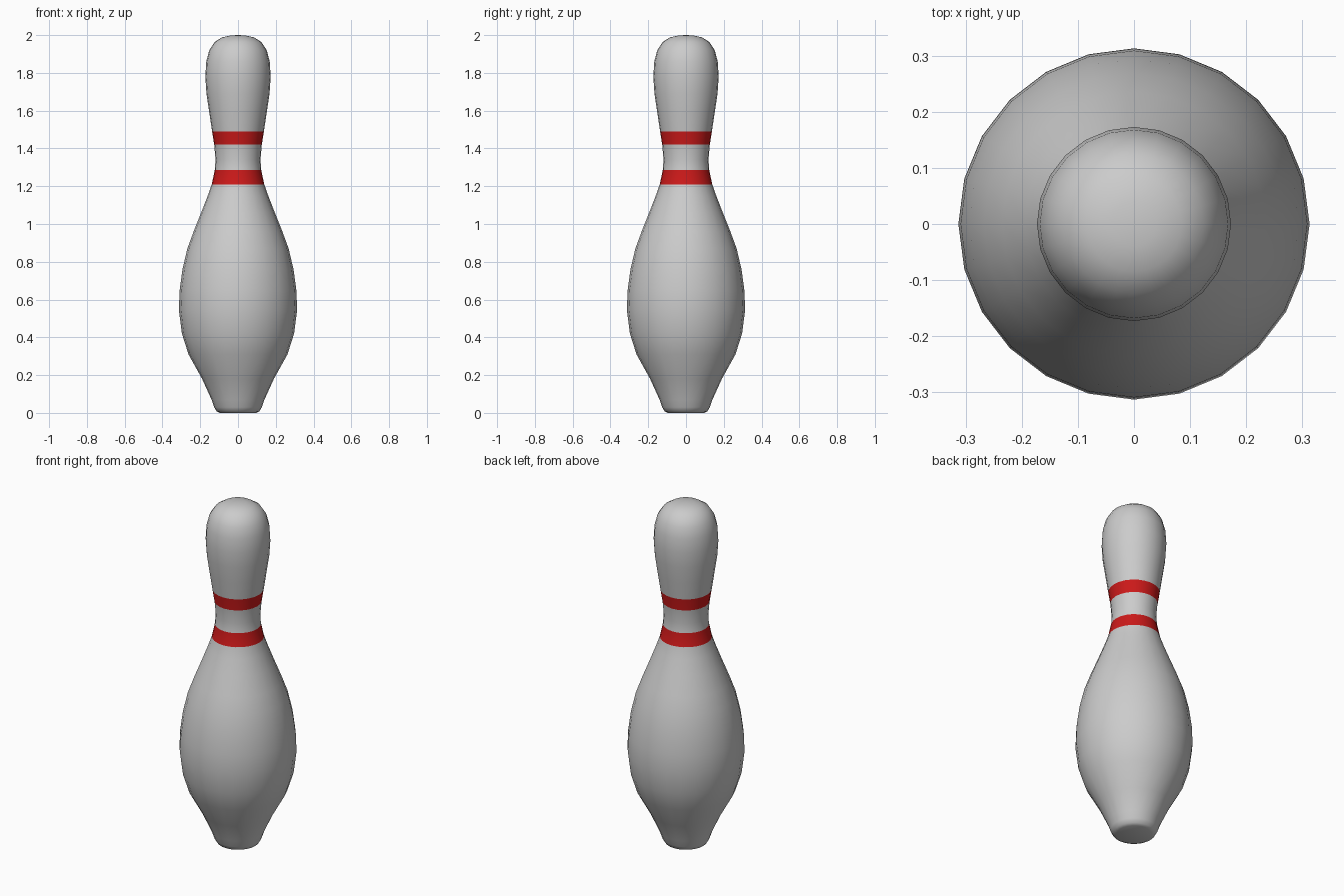
import bpy, bmesh, math

if "Cube" in bpy.data.objects:
    bpy.data.objects.remove(bpy.data.objects["Cube"])

SIDES = 24
# (radius, height) profile from base to crown
profile = [(0.095, 0.0), (0.113, 0.008), (0.126, 0.03), (0.14, 0.07), (0.19, 0.18),
           (0.262, 0.31), (0.297, 0.42), (0.313, 0.545), (0.309, 0.65), (0.294, 0.76),
           (0.268, 0.87), (0.235, 0.96), (0.195, 1.06), (0.16, 1.15), (0.139, 1.21),
           (0.123, 1.285), (0.119, 1.34), (0.126, 1.42), (0.137, 1.49), (0.152, 1.59),
           (0.167, 1.69), (0.173, 1.78), (0.168, 1.86), (0.152, 1.92),
           (0.124, 1.963), (0.085, 1.988), (0.04, 1.998)]
BANDS = {(1.21, 1.285), (1.42, 1.49)}

# materials: plain body and red stripes
body_mat = bpy.data.materials.new("body_grey")
body_mat.diffuse_color = (0.8, 0.8, 0.8, 1)
body_mat.use_nodes = True
body_mat.node_tree.nodes["Principled BSDF"].inputs["Base Color"].default_value = body_mat.diffuse_color
red = bpy.data.materials.new("stripe_red")
red.diffuse_color = (0.6, 0.01, 0.01, 1)
red.use_nodes = True
red.node_tree.nodes["Principled BSDF"].inputs["Base Color"].default_value = red.diffuse_color

# pin body as stacked rings
bm = bmesh.new()
rings = [[bm.verts.new((r * math.cos(2 * math.pi * i / SIDES),
                        r * math.sin(2 * math.pi * i / SIDES), z))
          for i in range(SIDES)] for r, z in profile]
for k in range(len(rings) - 1):
    striped = (profile[k][1], profile[k + 1][1]) in BANDS
    for i in range(SIDES):
        j = (i + 1) % SIDES
        f = bm.faces.new((rings[k][i], rings[k][j], rings[k + 1][j], rings[k + 1][i]))
        f.material_index = int(striped)

# flat base and rounded crown
bm.faces.new(rings[0][::-1])
tip = bm.verts.new((0, 0, 2.0))
for i in range(SIDES):
    bm.faces.new((rings[-1][i], rings[-1][(i + 1) % SIDES], tip))

mesh = bpy.data.meshes.new("bowling_pin")
bm.to_mesh(mesh)
bm.free()
mesh.materials.append(body_mat)
mesh.materials.append(red)
pin = bpy.data.objects.new("bowling_pin", mesh)
bpy.context.collection.objects.link(pin)
bpy.context.view_layer.objects.active = pin
pin.select_set(True)
bpy.ops.object.shade_smooth_by_angle(angle=math.radians(40))
